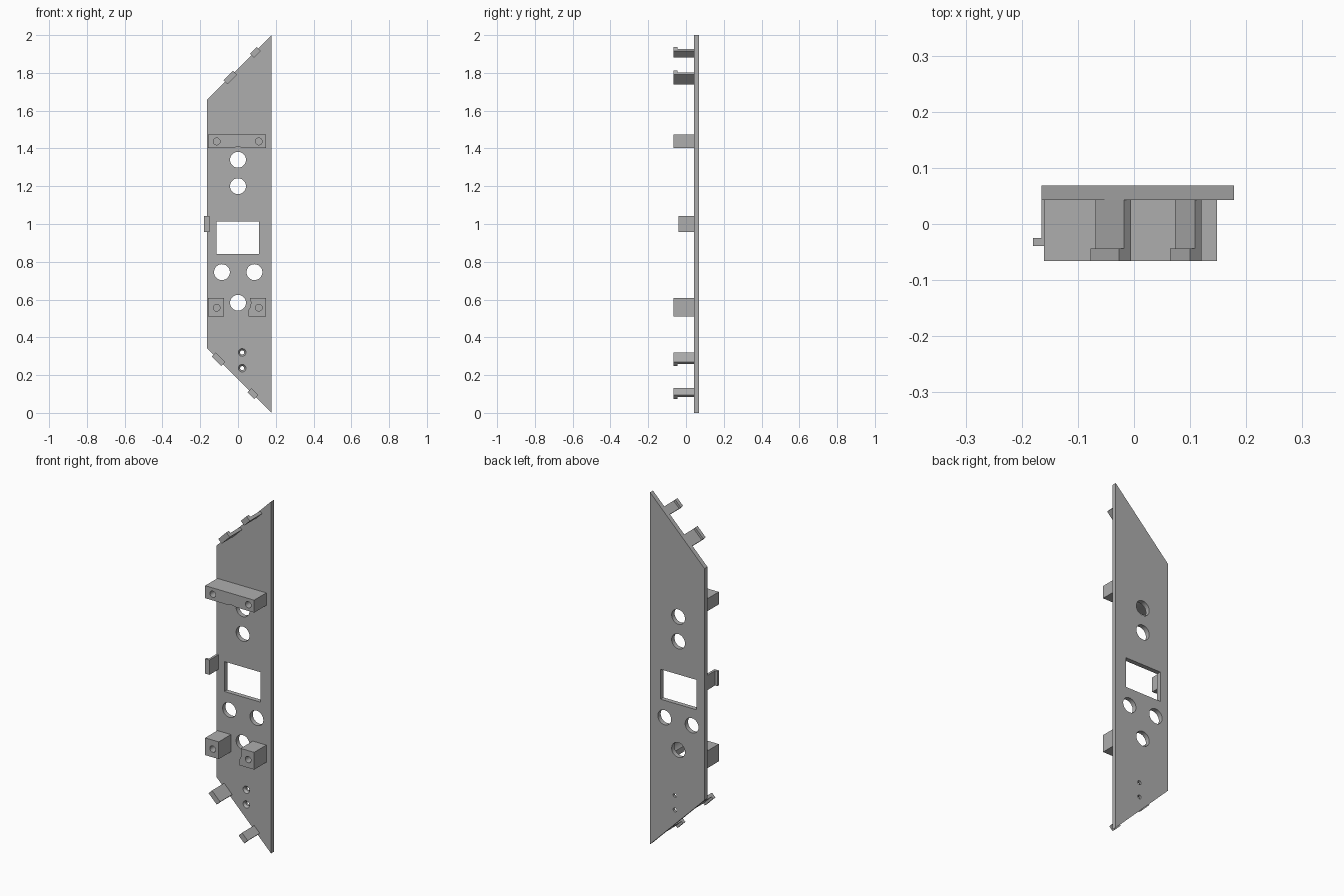
import bpy, bmesh, math
from mathutils import Matrix, Vector

if "Cube" in bpy.data.objects:
    bpy.data.objects.remove(bpy.data.objects["Cube"], do_unlink=True)

grey = bpy.data.materials.new("plain_grey")
grey.use_nodes = True
COLOUR = (0.42, 0.42, 0.42, 1)
grey.diffuse_color = COLOUR
grey.node_tree.nodes["Principled BSDF"].inputs["Base Color"].default_value = COLOUR

BACK, FACE, TIP = 0.069, 0.043, -0.066


def add(name, bm):
    bmesh.ops.recalc_face_normals(bm, faces=bm.faces)
    mesh = bpy.data.meshes.new(name)
    bm.to_mesh(mesh)
    bm.free()
    mesh.materials.append(grey)
    ob = bpy.data.objects.new(name, mesh)
    bpy.context.collection.objects.link(ob)
    return ob


def prism(name, outline, y0, y1):
    """Extrude an x-z outline from y0 to y1."""
    bm = bmesh.new()
    face = bm.faces.new([bm.verts.new((x, y0, z)) for x, z in outline])
    ext = bmesh.ops.extrude_face_region(bm, geom=[face])
    verts = [g for g in ext["geom"] if isinstance(g, bmesh.types.BMVert)]
    bmesh.ops.translate(bm, vec=(0, y1 - y0, 0), verts=verts)
    return add(name, bm)


def rect(x0, x1, z0, z1):
    return [(x0, z0), (x1, z0), (x1, z1), (x0, z1)]


def rod(x, z, r, y0, y1, r2=None):
    """Round cutter along y, radius r at y0 and r2 at y1."""
    bm = bmesh.new()
    bmesh.ops.create_cone(bm, cap_ends=True, segments=40, radius1=r,
                          radius2=r2 or r, depth=y1 - y0,
                          matrix=Matrix.Translation((x, (y0 + y1) / 2, z))
                          @ Matrix.Rotation(-math.pi / 2, 4, "X"))
    return add("cutter", bm)


def cut(ob, cutters):
    bpy.context.view_layer.objects.active = ob
    for c in cutters:
        c.hide_render = True
        mod = ob.modifiers.new("cut", "BOOLEAN")
        mod.operation, mod.solver, mod.object = "DIFFERENCE", "EXACT", c
        bpy.ops.object.modifier_apply(modifier=mod.name)
        bpy.data.objects.remove(c, do_unlink=True)


# Panel with round holes, window and countersunk screw holes
panel = prism("panel", [(-0.165, 0.342), (0.178, 0), (0.178, 2), (-0.165, 1.658)],
              FACE, BACK)
holes = [(0, 1.34), (0, 1.2), (-0.085, 0.745), (0.087, 0.745), (0, 0.583)]
cutters = [rod(x, z, 0.042, 0, 0.1) for x, z in holes]
cutters.append(prism("cutter", rect(-0.115, 0.112, 0.842, 1.012), 0, 0.1))
for z in (0.32, 0.237):
    cutters.append(rod(0.022, z, 0.011, 0, 0.1))
    cutters.append(rod(0.022, z, 0.021, FACE - 0.001, FACE + 0.013, 0.011))
cut(panel, cutters)

# Mounting blocks with blind screw holes, relieved around the round holes
blocks = [("upper_mounting_bar", (-0.16, 0.148, 1.402, 1.473), (-0.113, 0.11), 1.437, 1.34),
          ("right_mounting_block", (-0.16, -0.075, 0.51, 0.608), (-0.113,), 0.557, 0.583),
          ("left_mounting_block", (0.055, 0.148, 0.51, 0.608), (0.11,), 0.557, 0.583)]
for name, size, xs, z, relief in blocks:
    block = prism(name, rect(*size), TIP, FACE)
    cutters = [rod(x, z, 0.018, TIP - 0.02, 0.01) for x in xs]
    cutters.append(rod(0, relief, 0.068, -0.1, FACE + 0.01))
    cut(block, cutters)


# Hooked clips: an L profile (outward, y) swept along the panel edge
def clip(name, x, z, outward, half, thick, lip, tip, lip_depth):
    out = Vector((outward[0], 0, outward[1])).normalized()
    along = Vector((-out.z, 0, out.x))
    profile = [(-thick, FACE), (0, FACE), (0, tip + lip_depth),
               (lip, tip + lip_depth), (lip, tip), (-thick, tip)]
    bm = bmesh.new()
    base = Vector((x, 0, z)) - along * half
    face = bm.faces.new([bm.verts.new(base + out * o + Vector((0, y, 0)))
                         for o, y in profile])
    ext = bmesh.ops.extrude_face_region(bm, geom=[face])
    verts = [g for g in ext["geom"] if isinstance(g, bmesh.types.BMVert)]
    bmesh.ops.translate(bm, vec=along * half * 2, verts=verts)
    add(name, bm)


clip("side_clip", -0.165, 1.0, (-1, 0), 0.042, 0.013, 0.015, -0.039, 0.014)
slanted = [("upper_outer_clip", -0.043, 1.777, 1, 0.036),
           ("upper_inner_clip", 0.091, 1.91, 1, 0.025),
           ("lower_outer_clip", -0.104, 0.283, -1, 0.036),
           ("lower_inner_clip", 0.077, 0.101, -1, 0.025)]
for name, x, z, up, half in slanted:
    clip(name, x, z, (-1, up), half, 0.017, 0.013, TIP, 0.022)

# Smooth round holes, sharp edges elsewhere
bpy.ops.object.select_all(action="DESELECT")
for ob in bpy.context.collection.objects:
    if ob.type == "MESH" and grey.name in ob.data.materials:
        ob.select_set(True)
        bpy.context.view_layer.objects.active = ob
bpy.ops.object.shade_smooth_by_angle(angle=math.radians(30))
